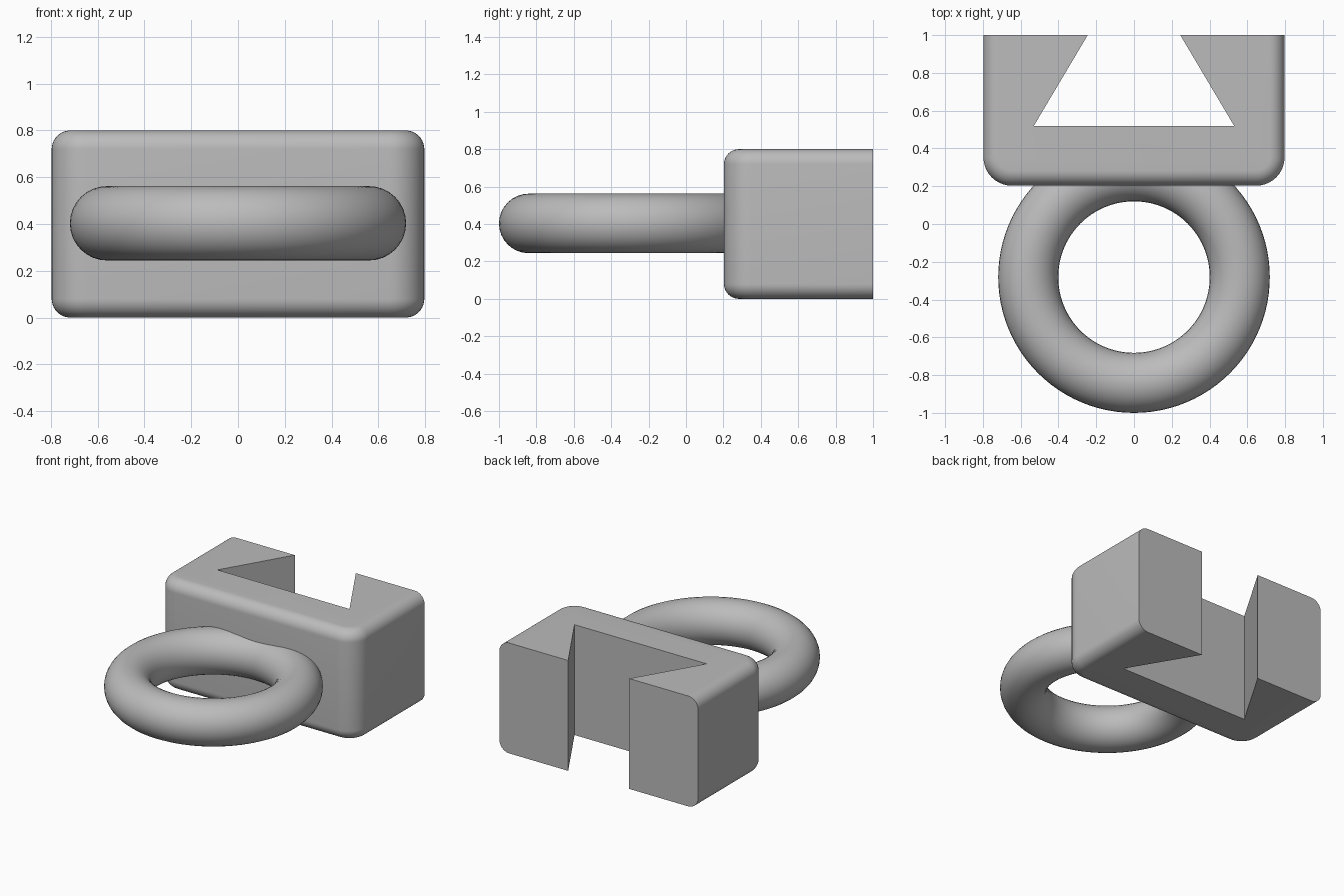
import bpy
import bmesh
from math import radians

cube = bpy.data.objects.get("Cube")
if cube:
    bpy.data.objects.remove(cube)

FRONT, BACK, HALF_W, HEIGHT = 0.203, 1.0, 0.797, 0.8

grey = bpy.data.materials.new("plain grey")
grey.use_nodes = True
colour = (0.5, 0.5, 0.5, 1)
grey.diffuse_color = colour
grey.node_tree.nodes["Principled BSDF"].inputs["Base Color"].default_value = colour


def prism(bm, outline, bottom, top):
    """Extrude a flat outline upwards into a closed solid."""
    base = bm.faces.new([bm.verts.new((x, y, bottom)) for x, y in outline])
    up = bmesh.ops.extrude_face_region(bm, geom=[base])["geom"]
    verts = [v for v in up if isinstance(v, bmesh.types.BMVert)]
    bmesh.ops.translate(bm, verts=verts, vec=(0, 0, top - bottom))
    bmesh.ops.recalc_face_normals(bm, faces=bm.faces)


def round_edges(bm, edges, radius):
    bmesh.ops.bevel(bm, geom=edges, offset=radius, offset_type='OFFSET',
                    segments=10, profile=0.5, affect='EDGES')


def make_object(name, bm):
    mesh = bpy.data.meshes.new(name)
    bm.to_mesh(mesh)
    bm.free()
    mesh.materials.append(grey)
    obj = bpy.data.objects.new(name, mesh)
    bpy.context.collection.objects.link(obj)
    return obj


def shade(obj):
    bpy.ops.object.select_all(action='DESELECT')
    obj.select_set(True)
    bpy.context.view_layer.objects.active = obj
    bpy.ops.object.shade_smooth_by_angle(angle=radians(30))


# Block: wide rounding on the front uprights, smaller along top and bottom
bm = bmesh.new()
prism(bm, [(-HALF_W, FRONT), (HALF_W, FRONT), (HALF_W, BACK), (-HALF_W, BACK)], 0, HEIGHT)
uprights = [e for e in bm.edges if all(v.co.y < FRONT + 0.01 for v in e.verts)
            and abs(e.verts[0].co.z - e.verts[1].co.z) > 0.1]
round_edges(bm, uprights, 0.15)
rims = [e for e in bm.edges if abs(e.verts[0].co.z - e.verts[1].co.z) < 0.001
        and any(v.co.y < BACK - 0.01 for v in e.verts)]
round_edges(bm, rims, 0.08)
block = make_object("block", bm)

# Dovetail slot through the back of the block
bm = bmesh.new()
slope = (0.53 - 0.245) / (BACK - 0.52)
tail = 0.1
narrow = 0.245 - slope * tail
prism(bm, [(-0.53, 0.52), (0.53, 0.52), (narrow, BACK + tail), (-narrow, BACK + tail)],
      -0.1, HEIGHT + 0.1)
cutter = make_object("slot_cutter", bm)
cut = block.modifiers.new("slot", 'BOOLEAN')
cut.operation = 'DIFFERENCE'
cut.solver = 'EXACT'
cut.object = cutter
bpy.ops.object.select_all(action='DESELECT')
bpy.context.view_layer.objects.active = block
block.select_set(True)
bpy.ops.object.modifier_apply(modifier=cut.name)
bpy.data.objects.remove(cutter)
shade(block)

# Ring, sunk into the front of the block
bpy.ops.mesh.primitive_torus_add(location=(0, -0.281, 0.403), major_radius=0.56,
                                 minor_radius=0.159, major_segments=96, minor_segments=32)
ring = bpy.context.object
ring.name = "ring"
ring.data.materials.append(grey)
shade(ring)
